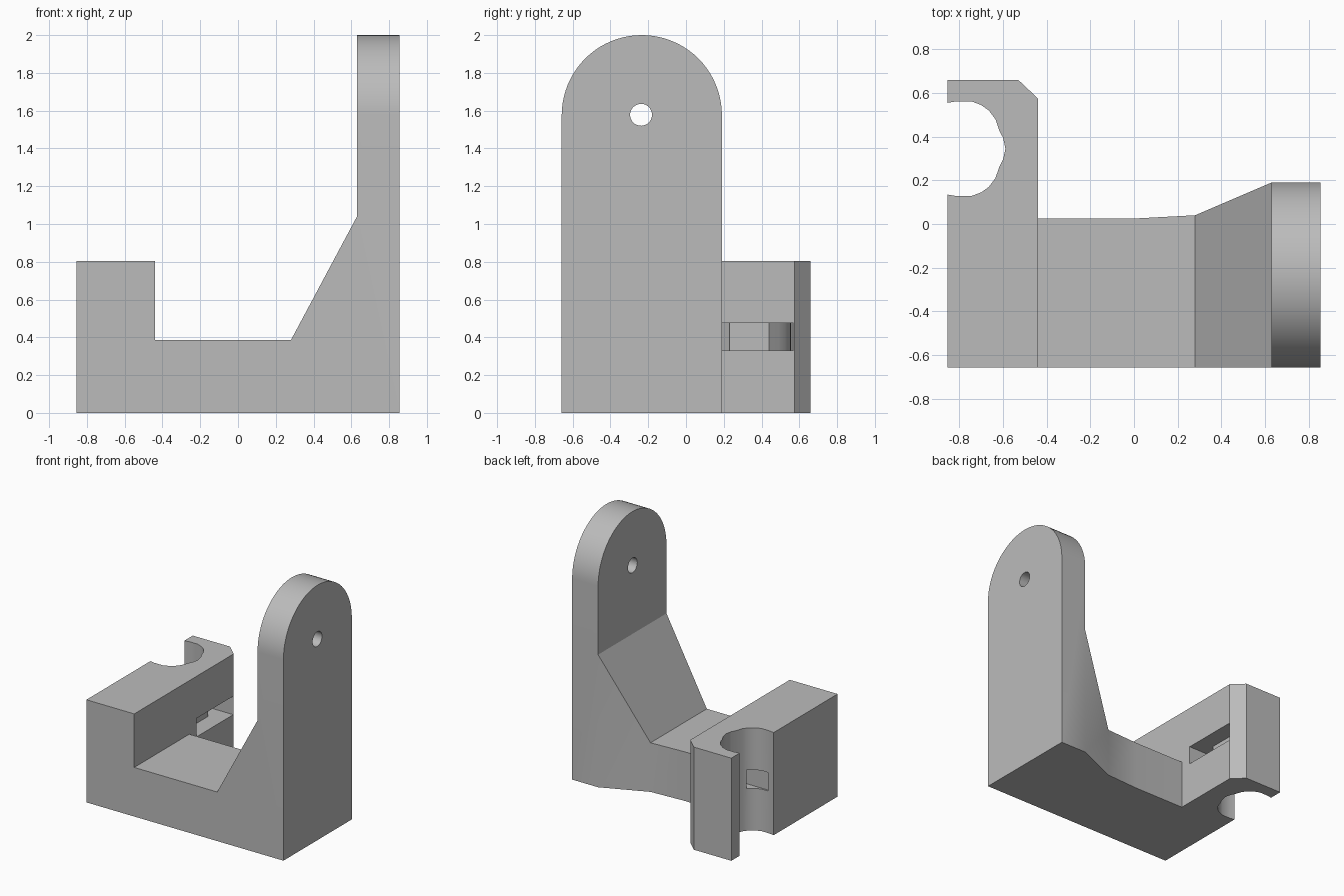
import bpy, bmesh, math
from mathutils import Vector

if "Cube" in bpy.data.objects:
    bpy.data.objects.remove(bpy.data.objects["Cube"], do_unlink=True)

grey = bpy.data.materials.new("plain grey")
grey.use_nodes = True
grey.diffuse_color = (0.5, 0.5, 0.5, 1)
grey.node_tree.nodes["Principled BSDF"].inputs["Base Color"].default_value = (0.5, 0.5, 0.5, 1)


def prism(name, points, axis, low, high):
    """Extrude a 2D outline along x, y or z."""
    def place(p, d):
        return {"x": (d, p[0], p[1]), "y": (p[0], d, p[1]), "z": (p[0], p[1], d)}[axis]
    bm = bmesh.new()
    face = bm.faces.new([bm.verts.new(place(p, low)) for p in points])
    extruded = bmesh.ops.extrude_face_region(bm, geom=[face])
    shift = Vector(place((0, 0), high - low))
    bmesh.ops.translate(bm, vec=shift, verts=[v for v in extruded["geom"] if isinstance(v, bmesh.types.BMVert)])
    bmesh.ops.recalc_face_normals(bm, faces=bm.faces)
    mesh = bpy.data.meshes.new(name)
    bm.to_mesh(mesh)
    bm.free()
    obj = bpy.data.objects.new(name, mesh)
    bpy.context.collection.objects.link(obj)
    mesh.materials.append(grey)
    return obj


def arc(cy, cz, r, sweep, steps):
    return [(cy + r * math.cos(sweep * i / steps), cz + r * math.sin(sweep * i / steps))
            for i in range(steps + 1)]


def combine(target, tool, operation):
    mod = target.modifiers.new(tool.name, "BOOLEAN")
    mod.object, mod.operation, mod.solver = tool, operation, "EXACT"
    bpy.context.view_layer.objects.active = target
    bpy.ops.object.modifier_apply(modifier=mod.name)
    bpy.data.objects.remove(tool, do_unlink=True)


# Side-to-side profile: clamp block, low bridge, sloped gusset, tall upright
bracket = prism("bracket", [(-0.855, 0), (0.855, 0), (0.855, 2.1), (0.63, 2.1), (0.63, 1.04),
                            (0.28, 0.385), (-0.44, 0.385), (-0.44, 0.805), (-0.855, 0.805)],
                "y", -0.658, 0.9)

# Plan outline with the chamfered corner and flared back edge
plan = prism("plan_outline", [(-1, -0.9), (1, -0.9), (1, 0.19), (0.63, 0.19), (0.28, 0.04),
                              (0, 0.025), (-0.44, 0.025), (-0.44, 0.575), (-0.53, 0.66), (-1, 0.66)],
             "z", -0.2, 2.4)
combine(bracket, plan, "INTERSECT")

# Rounded head of the upright
head = arc(-0.234, 1.576, 0.424, math.pi, 40) + [(-0.9, 1.576), (-0.9, 2.3), (0.5, 2.3), (0.5, 1.576)]
combine(bracket, prism("head_cutter", head, "x", 0.5, 1), "DIFFERENCE")

# Pivot hole
hole = arc(-0.238, 1.578, 0.058, 2 * math.pi, 32)[:-1]
combine(bracket, prism("pivot_cutter", hole, "x", 0.5, 1), "DIFFERENCE")

# Open rod seat in the clamp block
half = [(-0.95, 0.205), (-0.855, 0.21), (-0.815, 0.217), (-0.745, 0.217), (-0.7, 0.2),
        (-0.665, 0.175), (-0.635, 0.135), (-0.618, 0.085), (-0.6, 0.05)]
seat = [(x, 0.345 + d) for x, d in half] + [(-0.589, 0.345)] + [(x, 0.345 - d) for x, d in reversed(half)]
combine(bracket, prism("seat_cutter", seat, "z", -0.2, 1), "DIFFERENCE")

# Strap slot wrapping behind the rod seat
slot = [(-0.4, 0.115), (-0.8, 0.115), (-0.8, 0.16), (-0.66, 0.18), (-0.6, 0.23), (-0.57, 0.23),
        (-0.57, 0.44), (-0.615, 0.49), (-0.65, 0.526), (-0.7, 0.553), (-0.78, 0.559),
        (-0.78, 0.57), (-0.4, 0.57)]
combine(bracket, prism("slot_cutter", slot, "z", 0.33, 0.475), "DIFFERENCE")

# Smooth rounded surfaces, keep edges sharp
bpy.ops.object.select_all(action="DESELECT")
bracket.select_set(True)
bpy.context.view_layer.objects.active = bracket
bpy.ops.object.shade_smooth_by_angle(angle=math.radians(25))
